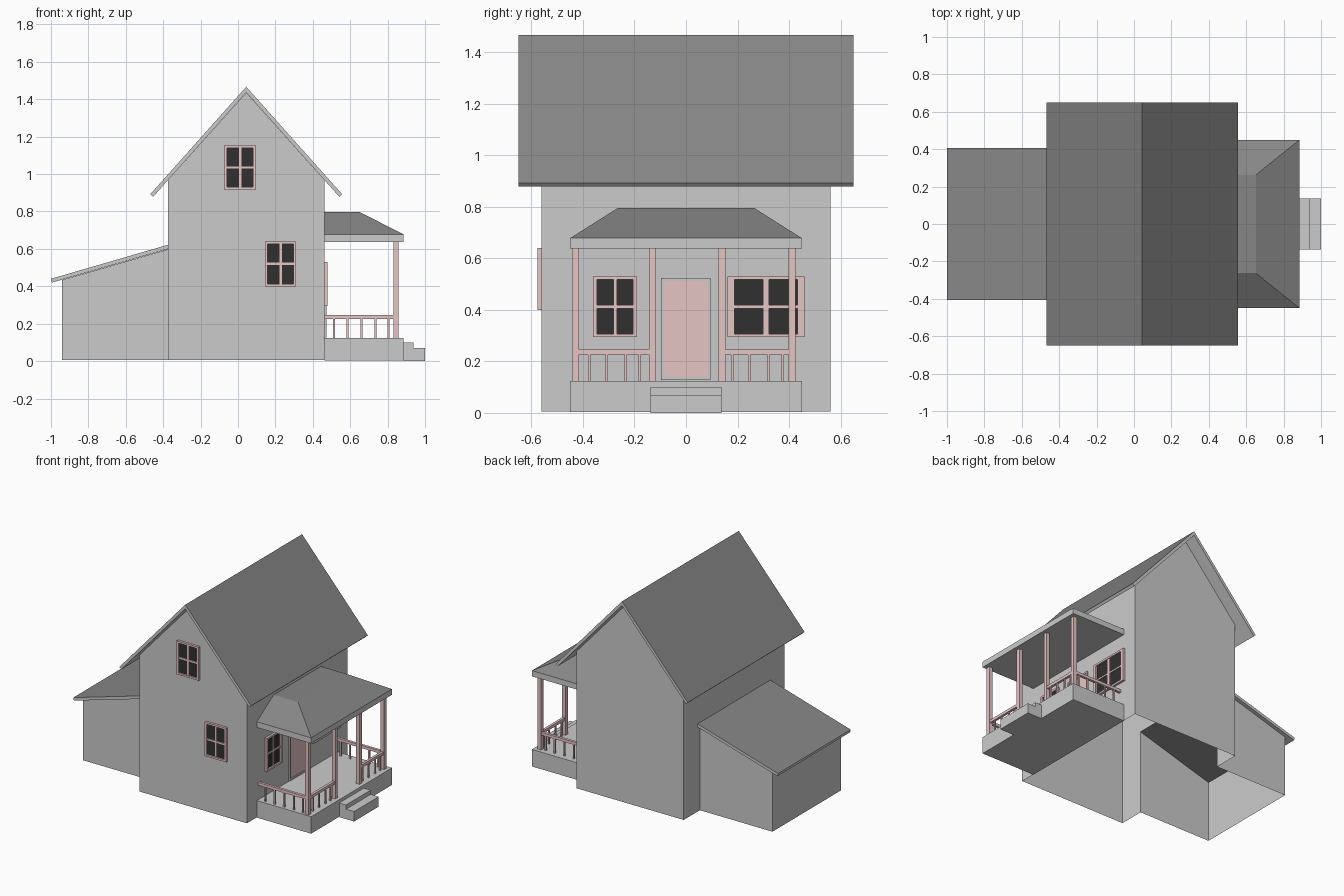
import bpy, bmesh

if "Cube" in bpy.data.objects:
    bpy.data.objects.remove(bpy.data.objects["Cube"])


def material(name, rgb):
    m = bpy.data.materials.new(name)
    m.diffuse_color = (*rgb, 1)
    m.use_nodes = True
    m.node_tree.nodes["Principled BSDF"].inputs["Base Color"].default_value = m.diffuse_color
    return m


GREY = material("wall_grey", (0.8, 0.8, 0.8))
DARK = material("roof_dark", (0.24, 0.24, 0.24))
PINK = material("trim_pink", (0.79, 0.56, 0.56))
BLACK = material("glass_black", (0.03, 0.03, 0.03))


def finish(name, bm, mats):
    bmesh.ops.recalc_face_normals(bm, faces=bm.faces[:])
    me = bpy.data.meshes.new(name)
    bm.to_mesh(me)
    bm.free()
    for m in mats:
        me.materials.append(m)
    ob = bpy.data.objects.new(name, me)
    bpy.context.collection.objects.link(ob)
    return ob


def boxes(name, spans, mat=None):
    """One object from several boxes given as (x0, x1, y0, y1, z0, z1)."""
    bm = bmesh.new()
    for x0, x1, y0, y1, z0, z1 in spans:
        vs = bmesh.ops.create_cube(bm, size=1)["verts"]
        for v in vs:
            v.co = (x0 if v.co.x < 0 else x1,
                    y0 if v.co.y < 0 else y1,
                    z0 if v.co.z < 0 else z1)
    return finish(name, bm, [mat] if mat else [])


def prism(name, profile, half, dark=(), skip=()):
    """Extrude an x-z profile over y = -half..half; dark/skip are edge indices."""
    bm = bmesh.new()
    a = [bm.verts.new((x, -half, z)) for x, z in profile]
    b = [bm.verts.new((x, half, z)) for x, z in profile]
    bm.faces.new(a)
    bm.faces.new(b[::-1])
    n = len(profile)
    for i in range(n):
        if i in skip:
            continue
        j = (i + 1) % n
        f = bm.faces.new((a[i], b[i], b[j], a[j]))
        f.material_index = 1 if i in dark else 0
    return finish(name, bm, [GREY, DARK])


# Main house: open-bottomed shell, its left wall has an opening to the lean-to
L, R, C, B = -0.374, 0.462, 0.044, 0.005
W, LW = 0.56, 0.38
prism("house_walls", [(L, B), (R, B), (R, 0.968), (C, 1.435), (L, 0.968)], W,
      dark=(2, 3), skip=(0, 4))
bm = bmesh.new()
for y0, y1, z0, z1 in ((-W, W, 0.6, 0.968), (-W, -LW, B, 0.6), (LW, W, B, 0.6)):
    bm.faces.new([bm.verts.new((L, y, z)) for y, z in
                  ((y0, z0), (y0, z1), (y1, z1), (y1, z0))])
finish("house_left_wall", bm, [GREY])

# Gable roof slab, dark on top
prism("main_roof", [(C - 0.498, 0.878), (C, 1.437), (C + 0.498, 0.878),
                    (C + 0.513, 0.892), (C, 1.467), (C - 0.513, 0.892)],
      0.65, dark=(3, 4))

# Lean-to
prism("lean_to_walls", [(-0.94, B), (L, B), (L, 0.598), (-0.94, 0.434)], LW,
      dark=(2,), skip=(0, 1))
prism("lean_to_roof", [(-0.995, 0.42), (L, 0.6), (L, 0.622), (-1.0, 0.44)],
      0.405, dark=(2,))

# Porch floor and steps
PX, PY, FZ = 0.885, 0.45, 0.123
boxes("porch_floor", [(R, PX, -PY, PY, 0.003, FZ)])
boxes("porch_steps", [(PX, 0.938, -0.137, 0.137, 0, 0.1),
                      (0.938, 1.0, -0.137, 0.137, 0, 0.07)])

# Porch roof: grey fascia with a hipped top
boxes("porch_fascia", [(R, PX, -PY, PY, 0.638, 0.678)])
bm = bmesh.new()
low = [bm.verts.new((x, y, 0.678)) for x, y in
       ((R, -PY), (PX, -PY), (PX, PY), (R, PY))]
top = [bm.verts.new((x, y, 0.796)) for x, y in
       ((R, -0.263), (0.652, -0.263), (0.652, 0.263), (R, 0.263))]
bm.faces.new(top)
for i in range(4):
    j = (i + 1) % 4
    bm.faces.new((low[i], low[j], top[j], top[i]))
finish("porch_hip_roof", bm, [DARK])

# Porch posts
PC = 0.845
posts = (-0.428, -0.13, 0.14, 0.411)
boxes("porch_posts", [(PC - 0.0135, PC + 0.0135, y - 0.0135, y + 0.0135, FZ, 0.638)
                      for y in posts], PINK)

# Railings with balusters, front and both sides
h, b, z0, z1 = 0.009, 0.005, 0.226, 0.246
rails, balusters = [], []
for y0, y1, ys in ((posts[0], posts[1], (-0.375, -0.307, -0.234, -0.18)),
                   (posts[2], posts[3], (0.18, 0.245, 0.319, 0.375))):
    rails.append((PC - h, PC + h, y0, y1, z0, z1))
    balusters += [(PC - b, PC + b, y - b, y + b, FZ, z0) for y in ys]
for y in (posts[0], posts[3]):
    rails.append((R, PC, y - h, y + h, z0, z1))
    balusters += [(x - b, x + b, y - b, y + b, FZ, z0)
                  for x in (0.513, 0.586, 0.66, 0.735, 0.805)]
boxes("porch_rails", rails, PINK)
boxes("porch_balusters", balusters, PINK)


# Windows: u runs along the wall, d is depth out from it
def window(name, side, u0, u1, z0, z1):
    def span(a, c, lo, hi, d):
        if side == "front":
            return (a, c, -W - d, -W + 0.002, lo, hi)
        return (R - 0.002, R + d, a, c, lo, hi)
    w, t = u1 - u0, 0.013
    s, m = w * 0.09, w * 0.04
    uc, zc = (u0 + u1) / 2, (z0 + z1) / 2
    boxes(name + "_frame", [
        span(u0, u0 + s, z0, z1, 0.016), span(u1 - s, u1, z0, z1, 0.016),
        span(u0 + s, u1 - s, z0, z0 + t, 0.016),
        span(u0 + s, u1 - s, z1 - t, z1, 0.016),
        span(uc - m, uc + m, z0 + t, z1 - t, 0.012),
        span(u0 + s, u1 - s, zc - 0.006, zc + 0.006, 0.0115)], PINK)
    boxes(name + "_glass", [span(u0 + s, u1 - s, z0 + t, z1 - t, 0.005)], BLACK)


window("upper_window", "front", -0.075, 0.097, 0.917, 1.153)
window("lower_window", "front", 0.144, 0.311, 0.4, 0.64)
window("porch_window_small", "right", -0.36, -0.19, 0.294, 0.53)
window("porch_window_wide", "right", 0.162, 0.46, 0.294, 0.53)

# Door with grey surround
X = R - 0.002
boxes("door_frame", [(X, R + 0.01, -0.097, -0.087, 0.127, 0.523),
                     (X, R + 0.01, 0.086, 0.096, 0.127, 0.523),
                     (X, R + 0.01, -0.087, 0.086, 0.512, 0.523),
                     (X, R + 0.01, -0.087, 0.086, 0.127, 0.139)])
boxes("door", [(X, R + 0.005, -0.087, 0.086, 0.139, 0.512)], PINK)
